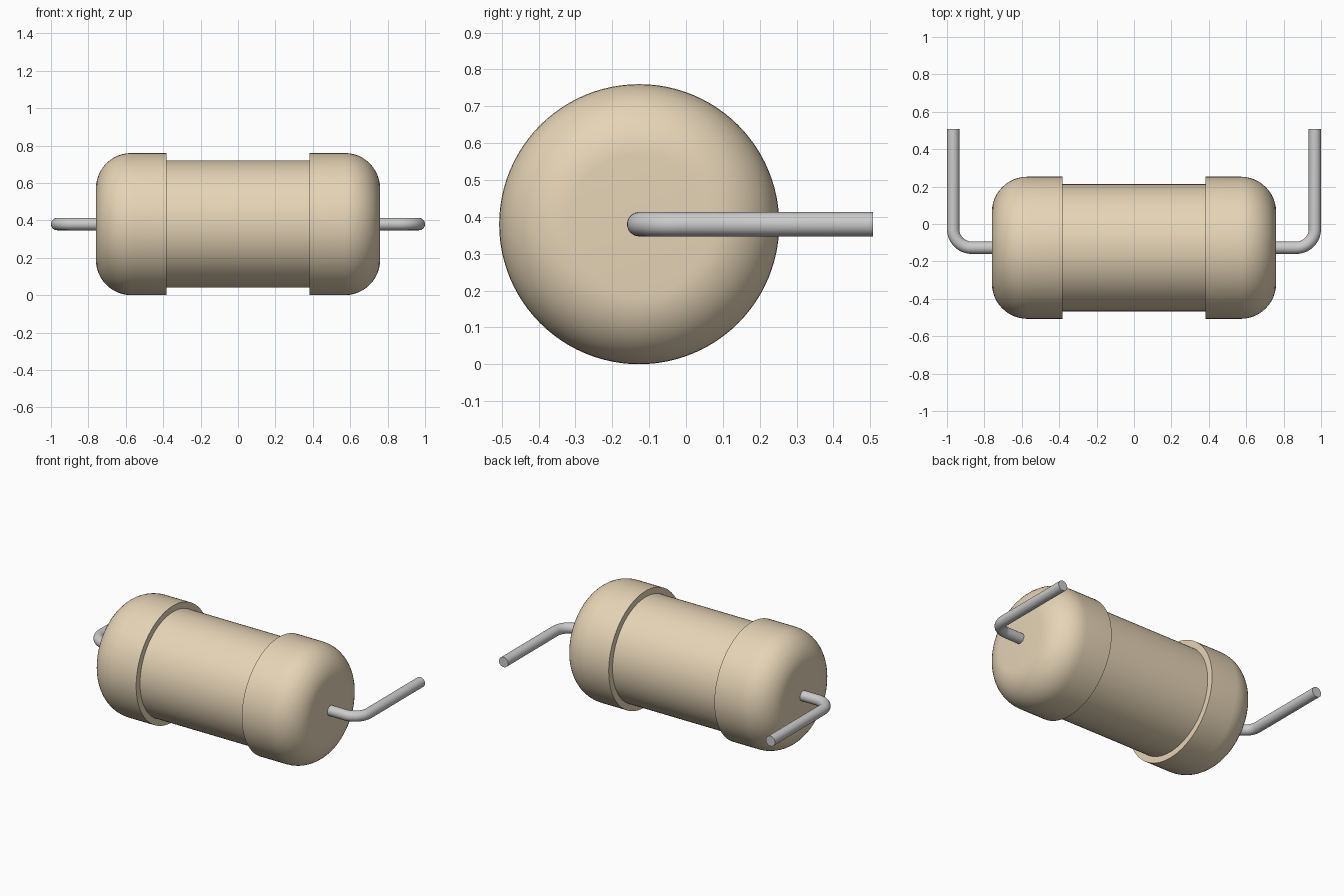
import bpy, bmesh
from math import sin, cos, pi, radians
from mathutils import Matrix, Vector

if "Cube" in bpy.data.objects:
    bpy.data.objects.remove(bpy.data.objects["Cube"])

AXIS = Vector((0, -0.127, 0.38))   # centre line of the body
CAP_R, WAIST_R = 0.38, 0.34
END_X, STEP_X, FILLET = 0.76, 0.383, 0.19
WIRE_R, BEND_R = 0.033, 0.1


def smooth(obj):
    bpy.ops.object.select_all(action='DESELECT')
    obj.select_set(True)
    bpy.context.view_layer.objects.active = obj
    bpy.ops.object.shade_smooth_by_angle(angle=radians(35))


def add_object(name, bm):
    bmesh.ops.recalc_face_normals(bm, faces=bm.faces)
    mesh = bpy.data.meshes.new(name)
    bm.to_mesh(mesh)
    bm.free()
    obj = bpy.data.objects.new(name, mesh)
    bpy.context.collection.objects.link(obj)
    smooth(obj)
    return obj


def loft(name, rings):
    """Join rings of points into a closed skin with flat ends."""
    bm = bmesh.new()
    loops = [[bm.verts.new(p) for p in ring] for ring in rings]
    n = len(loops[0])
    for a, b in zip(loops, loops[1:]):
        for i in range(n):
            j = (i + 1) % n
            bm.faces.new((a[i], a[j], b[j], b[i]))
    bm.faces.new(loops[0])
    bm.faces.new(loops[-1])
    return add_object(name, bm)


def ring(center, u, v, radius, n):
    return [center + radius * (cos(2 * pi * i / n) * u + sin(2 * pi * i / n) * v)
            for i in range(n)]


# Body: narrow barrel with a rounded cap at each end, turned about x
half = [(STEP_X, WAIST_R), (STEP_X, CAP_R)]
for k in range(13):
    t = pi / 2 * k / 12
    half.append((END_X - FILLET + FILLET * sin(t), CAP_R - FILLET + FILLET * cos(t)))
profile = [(-x, r) for x, r in reversed(half)] + half
Y, Z = Vector((0, 1, 0)), Vector((0, 0, 1))
body = loft("resistor_body", [ring(AXIS + Vector((x, 0, 0)), Y, Z, r, 96) for x, r in profile])
tan = bpy.data.materials.new("tan_coating")
tan.diffuse_color = (0.79, 0.66, 0.47, 1)
tan.use_nodes = True
tan.node_tree.nodes["Principled BSDF"].inputs["Base Color"].default_value = tan.diffuse_color
body.data.materials.append(tan)


# Leads: wire leaving the cap, bent a quarter turn towards the back
def lead(name, side):
    x_out = 1 - WIRE_R
    path = [(END_X - 0.01, AXIS.y, 0)]
    for k in range(13):
        a = pi / 2 * k / 12
        path.append((x_out - BEND_R + BEND_R * sin(a), AXIS.y + BEND_R - BEND_R * cos(a), a))
    path.append((x_out, 0.507, pi / 2))
    rings = []
    for x, y, a in path:
        across = Vector((side * -sin(a), cos(a), 0))
        rings.append(ring(Vector((side * x, y, AXIS.z)), across, Z, WIRE_R, 32))
    return loft(name, rings)


lead("lead_right", 1)
lead("lead_left", -1)
